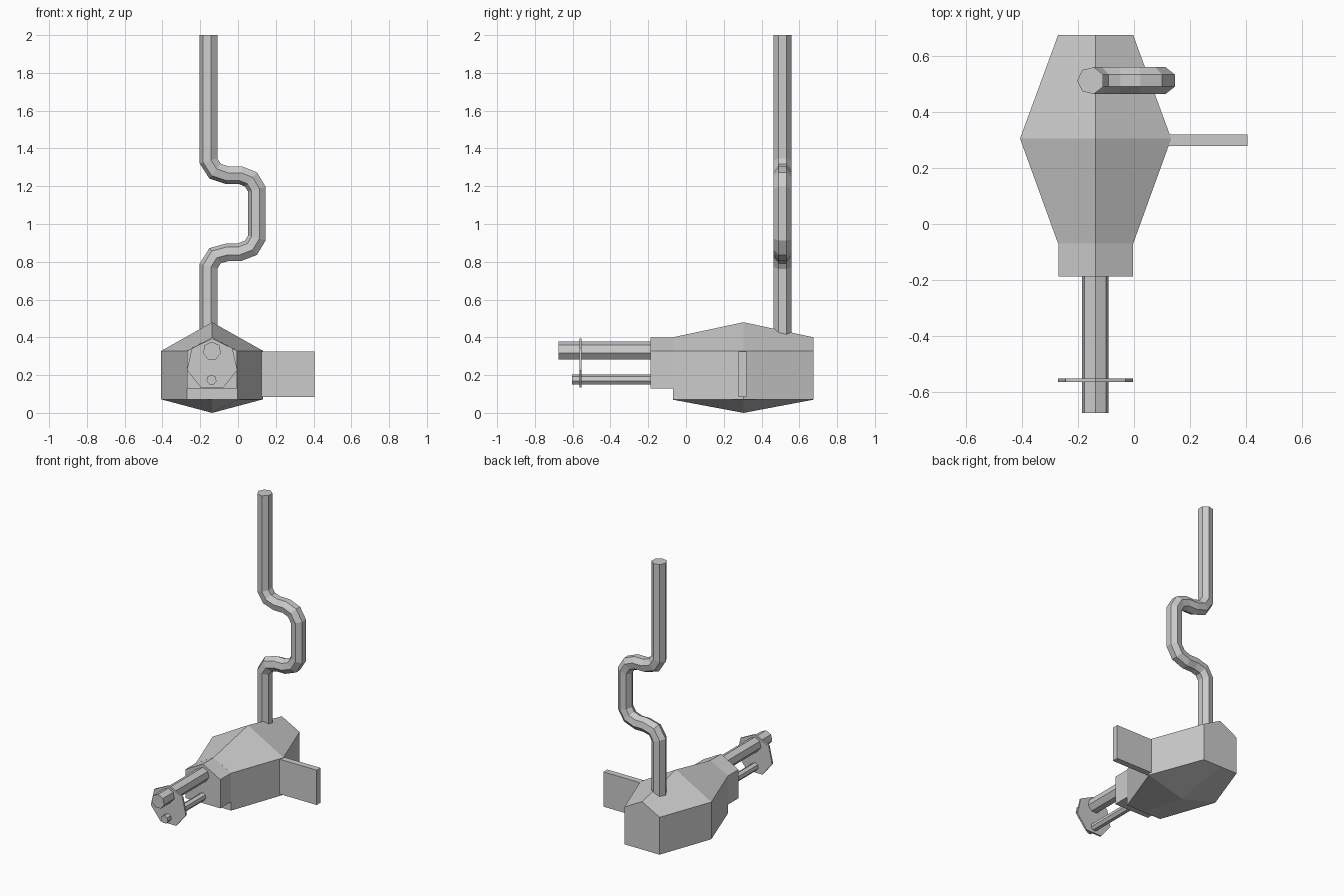
import bpy, bmesh, math
from mathutils import Vector

if "Cube" in bpy.data.objects:
    bpy.data.objects.remove(bpy.data.objects["Cube"])

CX = -0.137  # centre line of the body


def loft(name, rings):
    """Skin a list of equal-length point rings and cap both ends."""
    bm = bmesh.new()
    vs = [[bm.verts.new(p) for p in r] for r in rings]
    n = len(vs[0])
    for a, b in zip(vs, vs[1:]):
        for i in range(n):
            j = (i + 1) % n
            bm.faces.new((a[i], a[j], b[j], b[i]))
    bm.faces.new(vs[0])
    bm.faces.new(vs[-1])
    bmesh.ops.recalc_face_normals(bm, faces=bm.faces)
    me = bpy.data.meshes.new(name)
    bm.to_mesh(me)
    bm.free()
    ob = bpy.data.objects.new(name, me)
    bpy.context.collection.objects.link(ob)
    return ob


def section(y, half, top, side, low, keel):
    """Six-point cross-section: ridge, sides and keel."""
    return [(CX, y, top), (CX + half, y, side), (CX + half, y, low),
            (CX, y, keel), (CX - half, y, low), (CX - half, y, side)]


def heptagon(y, x, z, r):
    return [(x + r * math.cos(math.pi / 2 + math.tau * i / 7), y,
             z + r * math.sin(math.pi / 2 + math.tau * i / 7)) for i in range(7)]


def rod(name, y0, y1, x, z, r):
    return loft(name, [heptagon(y0, x, z, r), heptagon(y1, x, z, r)])


# Faceted body with ridge and keel
loft("body", [section(-0.07, 0.134, 0.40, 0.328, 0.07, 0.07),
              section(0.305, 0.27, 0.48, 0.328, 0.072, 0.0),
              section(0.675, 0.134, 0.40, 0.328, 0.07, 0.07)])

# Front block
front = section(-0.187, 0.133, 0.40, 0.328, 0.13, 0.13)
back = section(-0.05, 0.133, 0.40, 0.328, 0.13, 0.13)
loft("front_block", [front, back])

# Front rods and the plate that joins them
rod("upper_rod", -0.675, -0.17, -0.138, 0.328, 0.049)
rod("lower_rod", -0.603, -0.17, -0.14, 0.175, 0.027)
rod("plate", -0.564, -0.552, CX, 0.257, 0.137)

# Side fin
loft("side_fin", [[(x, 0.278, 0.085), (x, 0.32, 0.085),
                   (x, 0.32, 0.325), (x, 0.278, 0.325)] for x in (0.05, 0.406)])

# Bent pipe: seven-sided sweep along an x-z path
path = [(-0.154, 0.40), (-0.154, 0.775), (-0.12, 0.83), (-0.055, 0.848),
        (0.008, 0.848), (0.07, 0.872), (0.102, 0.925), (0.102, 1.185),
        (0.07, 1.238), (0.015, 1.26), (-0.055, 1.26), (-0.12, 1.282),
        (-0.154, 1.335), (-0.154, 2.0)]
pts = [Vector(p) for p in path]
rings, R = [], 0.049
for i, p in enumerate(pts):
    d0 = (p - pts[i - 1]).normalized() if i else (pts[1] - p).normalized()
    d1 = (pts[i + 1] - p).normalized() if i + 1 < len(pts) else d0
    t = (d0 + d1).normalized()
    n = Vector((-t.y, t.x)) / t.dot(d0)  # mitred in-plane side direction
    ring = []
    for k in range(7):
        a = math.tau * k / 7
        q = p + n * R * math.cos(a)
        ring.append((q.x, 0.512 + R * math.sin(a), q.y))
    rings.append(ring)
loft("bent_pipe", rings)
